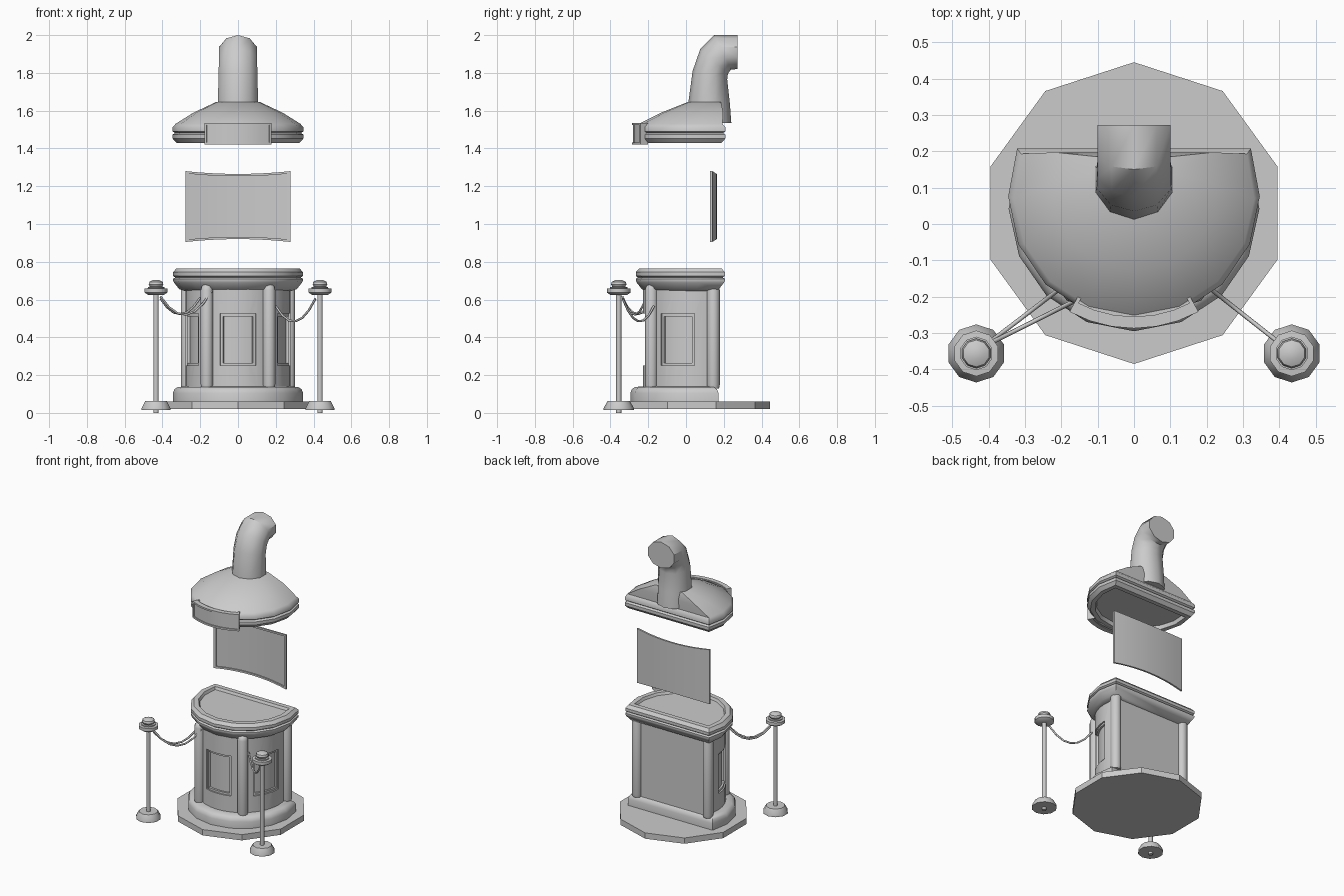
import bpy, bmesh
from math import sin, cos, pi, asin, radians
from mathutils import Vector

if "Cube" in bpy.data.objects:
    bpy.data.objects.remove(bpy.data.objects["Cube"])


def loft(name, rings, angle=40):
    """Skin a list of equal-length closed rings and cap both ends."""
    bm = bmesh.new()
    vs = [[bm.verts.new(p) for p in r] for r in rings]
    n = len(vs[0])
    for a, b in zip(vs, vs[1:]):
        for i in range(n):
            j = (i + 1) % n
            bm.faces.new((a[i], a[j], b[j], b[i]))
    bm.faces.new(vs[0])
    bm.faces.new(vs[-1])
    bmesh.ops.recalc_face_normals(bm, faces=bm.faces)
    me = bpy.data.meshes.new(name)
    bm.to_mesh(me)
    bm.free()
    ob = bpy.data.objects.new(name, me)
    bpy.context.collection.objects.link(ob)
    smooth(ob, angle)
    return ob


def smooth(ob, angle=40):
    bpy.ops.object.select_all(action='DESELECT')
    bpy.context.view_layer.objects.active = ob
    ob.select_set(True)
    bpy.ops.object.shade_smooth_by_angle(angle=radians(angle))


def lathe(name, x, y, profile, n=10, angle=40):
    return loft(name, [[(x + r * sin(2 * pi * i / n), y + r * cos(2 * pi * i / n), z)
                        for i in range(n)] for r, z in profile], angle)


def d_ring(r, cy, cut, z, n=10):
    """D-shaped outline: round at the front, flat at the back (y = cut)."""
    a = asin((cut - cy) / r)
    return [(r * cos(t), cy + r * sin(t), z)
            for t in (a - (pi + 2 * a) * i / n for i in range(n + 1))]


def d_rings(r, cy, cut, profile):
    return [d_ring(r - d, cy, cut - d, z) for d, z in profile]


def arc_block(name, cy, r0, r1, mid, half, z0, z1, n=6):
    """Curved box around the vertical axis at (0, cy); angles in degrees."""
    rings = []
    for i in range(n + 1):
        t = radians(mid - half + 2 * half * i / n)
        rings.append([(r * cos(t), cy + r * sin(t), z)
                      for r, z in ((r0, z0), (r1, z0), (r1, z1), (r0, z1))])
    return loft(name, rings)


# Floor disc and plinth
lathe("floor_disc", 0, 0.03, [(0.415, 0.02), (0.415, 0.06)], 10, 30)
loft("plinth", d_rings(0.345, 0.05, 0.172,
     [(0, 0.055), (0, 0.105), (0.008, 0.125), (0.025, 0.137), (0.06, 0.14)]))

# Cabinet body with three recessed panels
body = loft("cabinet_body", [d_ring(0.278, 0.05, 0.15, z, 20) for z in (0.12, 0.66)])
for mid in (-90, -21, -159):
    cutter = arc_block("panel_cutter", 0.05, 0.255, 0.32, mid, 20, 0.25, 0.525)
    cutter.hide_render = True
    mod = body.modifiers.new("recess", 'BOOLEAN')
    mod.operation, mod.solver, mod.object = 'DIFFERENCE', 'EXACT', cutter
    bpy.context.view_layer.objects.active = body
    bpy.ops.object.modifier_apply(modifier=mod.name)
    bpy.data.objects.remove(cutter)
    # slim inner frame
    arc_block("panel_sill", 0.05, 0.25, 0.268, mid, 19.9, 0.25, 0.264)
    arc_block("panel_lintel", 0.05, 0.25, 0.268, mid, 19.9, 0.511, 0.525)
    for s in (-1, 1):
        arc_block("panel_jamb", 0.05, 0.25, 0.268, mid + s * 18.6, 1.4, 0.25, 0.525, 1)
smooth(body)

# Columns
for s in (-1, 1):
    for x, y in ((0.165, -0.183), (0.27, 0.145)):
        lathe("column", s * x, y, [(0.03, 0.13), (0.034, 0.15), (0.034, 0.65),
                                   (0.028, 0.67), (0.014, 0.68)], 10)

# Counter with rim and sunken top
loft("counter", d_rings(0.344, 0.078, 0.206,
     [(0.06, 0.645), (0.032, 0.655), (0.005, 0.69), (0, 0.70), (0, 0.71), (0.012, 0.717),
      (0, 0.725), (0, 0.745), (0.018, 0.765), (0.05, 0.765), (0.058, 0.748)]))

# Curved screen with raised lip


def screen_at(t):
    return 0.277 * t, 0.163 - 0.024 * t * t, 0.92 - 0.015 * t * t, 1.265 + 0.015 * t * t


rings = []
for i in range(11):
    x, y, zb, zt = screen_at(-1 + i / 5)
    f, m, k = y - 0.012, y - 0.004, 0.012
    rings.append([(x, y, zb), (x, y, zt), (x, f, zt), (x, f, zt - k),
                  (x, m, zt - k), (x, m, zb + k), (x, f, zb + k), (x, f, zb)])
loft("screen", rings)
for s in (-1, 1):
    rings = []
    for t in (0.94 * s, s):
        x, y, zb, zt = screen_at(t)
        rings.append([(x, y, zb), (x, y, zt), (x, y - 0.012, zt), (x, y - 0.012, zb)])
    loft("screen_side_lip", rings)

# Hood: banded rim, hollow underside, sloping roof
hood = d_rings(0.346, 0.08, 0.208,
               [(0.058, 1.455), (0.05, 1.43), (0.02, 1.43), (0, 1.452), (0, 1.473),
                (0.012, 1.482), (0, 1.49), (0, 1.512), (0.015, 1.53)])
hood.append(d_ring(0.235, 0.105, 0.197, 1.59))
hood.append(d_ring(0.118, 0.125, 0.185, 1.645))
loft("hood", hood)

# Bent chimney pipe: front and back points of each ring, half width
pipe = []
for fy, fz, by, bz, w in ((0.01, 1.535, 0.24, 1.535, 0.112), (0.012, 1.64, 0.232, 1.64, 0.112),
                          (0.035, 1.81, 0.218, 1.765, 0.108), (0.075, 1.925, 0.222, 1.795, 0.106),
                          (0.15, 2.0, 0.238, 1.818, 0.105), (0.272, 2.0, 0.272, 1.82, 0.105)):
    c = Vector((0, (fy + by) / 2, (fz + bz) / 2))
    u = Vector((0, (fy - by) / 2, (fz - bz) / 2))
    pipe.append([c + u * cos(2 * pi * i / 10) + Vector((w * sin(2 * pi * i / 10), 0, 0))
                 for i in range(10)])
loft("chimney_pipe", pipe)

# Blank curved sign on the hood front
arc_block("sign_plate", 0.08, 0.325, 0.36, -90, 28.5, 1.425, 1.53)
for z0, z1 in ((1.42, 1.432), (1.523, 1.535)):
    arc_block("sign_frame", 0.08, 0.335, 0.367, -90, 28.8, z0, z1)
for s in (-1, 1):
    arc_block("sign_frame_end", 0.08, 0.32, 0.367, -90 + s * 28, 0.9, 1.42, 1.535, 1)

# Barrier posts
for s in (-1, 1):
    x, y = s * 0.434, -0.356
    lathe("post_foot", x, y, [(0.08, 0.015), (0.08, 0.025), (0.06, 0.062)])
    lathe("post_pole", x, y, [(0.014, 0), (0.014, 0.64)], 8, 50)
    lathe("post_cap", x, y, [(0.045, 0.625), (0.063, 0.637), (0.063, 0.658),
                             (0.046, 0.66), (0.046, 0.667), (0.034, 0.668), (0.041, 0.68),
                             (0.037, 0.694), (0.018, 0.703)])

# Sagging ropes from post to column
for a, b, sag in (((-0.41, -0.335, 0.615), (-0.14, -0.2, 0.645), 0.11),
                  ((-0.41, -0.335, 0.605), (-0.2, -0.175, 0.61), 0.085),
                  ((0.41, -0.335, 0.605), (0.2, -0.17, 0.565), 0.10)):
    a, b = Vector(a), Vector(b)
    cu = bpy.data.curves.new("rope", 'CURVE')
    cu.dimensions = '3D'
    cu.bevel_depth, cu.bevel_resolution, cu.use_fill_caps = 0.006, 1, True
    sp = cu.splines.new('POLY')
    sp.points.add(6)
    for i, p in enumerate(sp.points):
        t = i / 6
        q = a.lerp(b, t) - Vector((0, 0, sag * 4 * t * (1 - t)))
        p.co = (*q, 1)
    bpy.context.collection.objects.link(bpy.data.objects.new("rope", cu))
